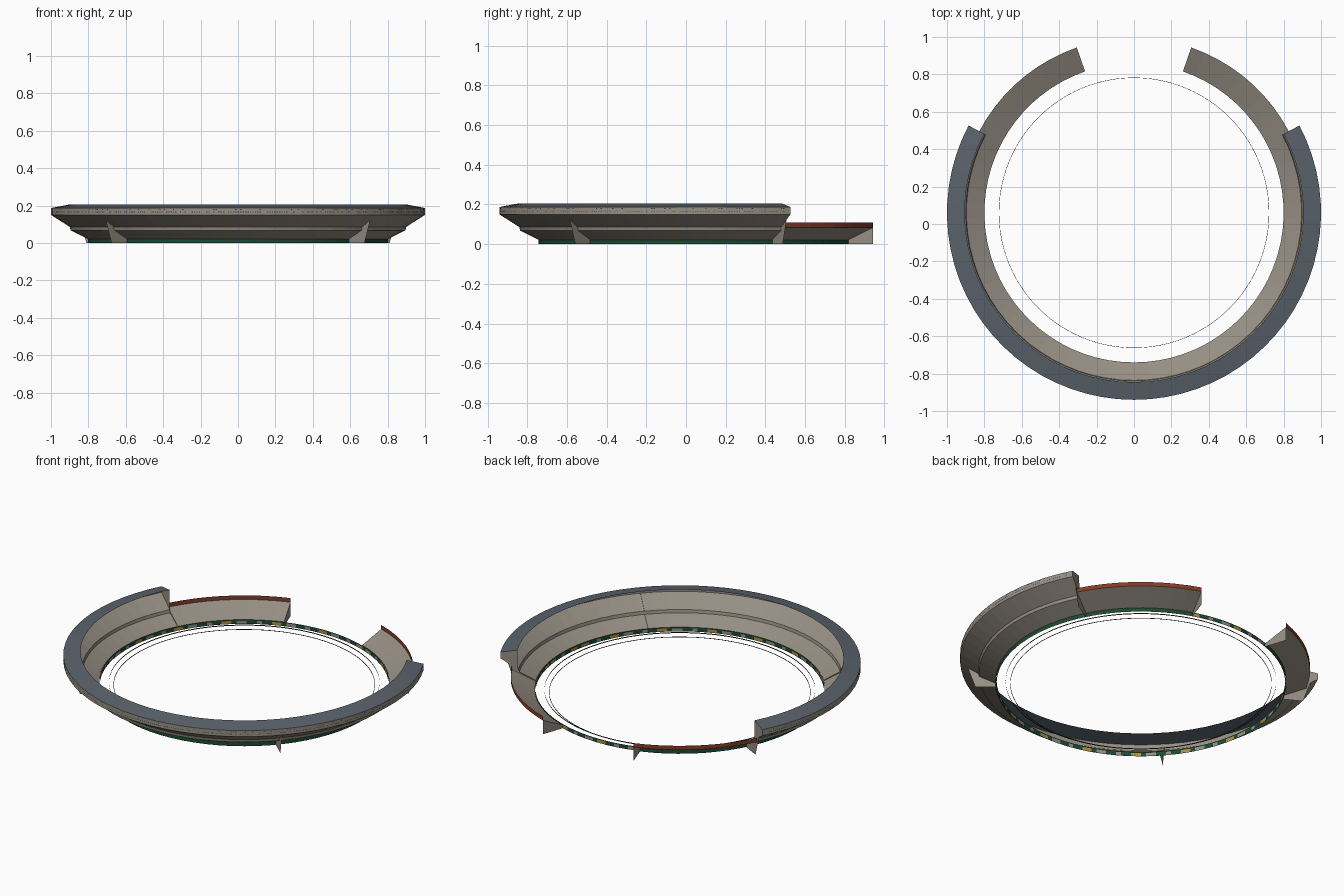
import bpy, bmesh, math, random

random.seed(4)
cube = bpy.data.objects.get("Cube")
if cube:
    bpy.data.objects.remove(cube, do_unlink=True)

CY = 0.06             # centre of the bowl along y
GAP, OPEN = 19.1, 62.2  # bearings from the back where the lower and upper stands end


def material(name, rgb):
    m = bpy.data.materials.new(name)
    m.use_nodes = True
    m.diffuse_color = (*rgb, 1)
    bsdf = m.node_tree.nodes["Principled BSDF"]
    bsdf.inputs["Base Color"].default_value = (*rgb, 1)
    bsdf.inputs["Roughness"].default_value = 0.9
    return m


concrete = material("warm concrete", (0.305, 0.273, 0.228))
slate = material("slate roof", (0.102, 0.123, 0.147))
red = material("brick red", (0.23, 0.045, 0.022))
green = material("board green", (0.012, 0.068, 0.033))
gold = material("board gold", (0.45, 0.27, 0.04))
pale = material("board grey", (0.30, 0.28, 0.25))
dark = material("dark rail", (0.02, 0.02, 0.02))
navy = material("blue window", (0.025, 0.045, 0.09))


def point(r, z, bearing):
    a = math.radians(bearing)
    return (r * math.sin(a), CY + r * math.cos(a), z)


def finish(name, bm, mats):
    mesh = bpy.data.meshes.new(name)
    bm.to_mesh(mesh)
    bm.free()
    for m in mats:
        mesh.materials.append(m)
    ob = bpy.data.objects.new(name, mesh)
    bpy.context.collection.objects.link(ob)


def sweep(name, profile, start, end, steps, mats, rule=lambda i, j: 0):
    """Turn an (r, z) profile around the bowl; rule(step, band) picks the colour."""
    bm = bmesh.new()
    rows = [[bm.verts.new(point(r, z, start + (end - start) * i / steps))
             for r, z in profile] for i in range(steps + 1)]
    for i in range(steps):
        for j in range(len(profile) - 1):
            a, b = rows[i], rows[i + 1]
            f = bm.faces.new((a[j], a[j + 1], b[j + 1], b[j]))
            f.material_index = rule(i, j)
    bmesh.ops.remove_doubles(bm, verts=bm.verts, dist=0.00001)
    finish(name, bm, mats)


def plate(name, outline, bearing):
    """Flat upright panel standing along a radius."""
    bm = bmesh.new()
    bm.faces.new([bm.verts.new(point(r, z, bearing)) for r, z in outline])
    finish(name, bm, [concrete])


# Main stand: lower tier, step, upper tier, outer wall and roof
rim = [(0.90, 0.086), (1.0, 0.15), (1.0, 0.187), (0.905, 0.205)]
sweep("main_stand", [(0.80, 0.02), (0.896, 0.068)] + rim, OPEN, 360 - OPEN, 48,
      [concrete, slate], lambda i, j: int(j == 4))

# Low stands at the back with a red parapet
low = [(0.80, 0.02), (0.935, 0.085), (0.935, 0.11)]
fin = [(0.805, 0.0), (0.916, 0.0), (0.959, 0.126), (0.995, 0.147), (0.995, 0.153),
       (0.90, 0.092), (0.893, 0.073), (0.805, 0.028)]
end_wall = [(0.80, 0.0), (0.935, 0.0), (0.935, 0.085), (0.80, 0.02)]
for side, s in (("left", 1), ("right", -1)):
    sweep(f"{side}_low_stand", low, s * GAP, s * OPEN, 9,
          [concrete, red], lambda i, j: j)
    plate(f"{side}_low_end_wall", end_wall, s * GAP)
    plate(f"{side}_rim_end_cap", rim, s * OPEN)
    plate(f"{side}_back_buttress", fin, s * OPEN)
    plate(f"{side}_front_buttress", fin, s * 132.4)

# Plain green skirt under the stands
sweep("green_skirt", [(0.803, 0.0), (0.803, 0.024)], GAP, 360 - GAP, 64, [green])

# Perimeter boards facing the field: green top edge, coloured panels below
pattern = [0, 2, 2, 0, 0, 2, 0, 0, 1, 1]
sweep("perimeter_boards", [(0.798, 0.0), (0.798, 0.019), (0.798, 0.025)], 0, 360, 180,
      [green, gold, pale], lambda i, j: pattern[i % len(pattern)] if j == 0 else 0)

# Thin rails around the field
sweep("outer_field_rail", [(0.748, 0.013), (0.748, 0.019)], 0, 360, 96, [dark])
sweep("inner_field_rail", [(0.721, 0.0), (0.721, 0.003), (0.723, 0.003), (0.723, 0.0)],
      0, 360, 96, [dark])

# Small windows on the outer wall: a dense row and a sparse row above
bm = bmesh.new()
for z, skip in ((0.164, 0.25), (0.177, 0.85)):
    for k in range(312):
        if random.random() < skip:
            continue
        a = OPEN + 0.5 + k * 0.75
        bm.faces.new([bm.verts.new(point(1.001, zz, aa)) for zz, aa in
                      ((z, a), (z, a + 0.4), (z + 0.004, a + 0.4), (z + 0.004, a))])
finish("wall_windows", bm, [navy])
